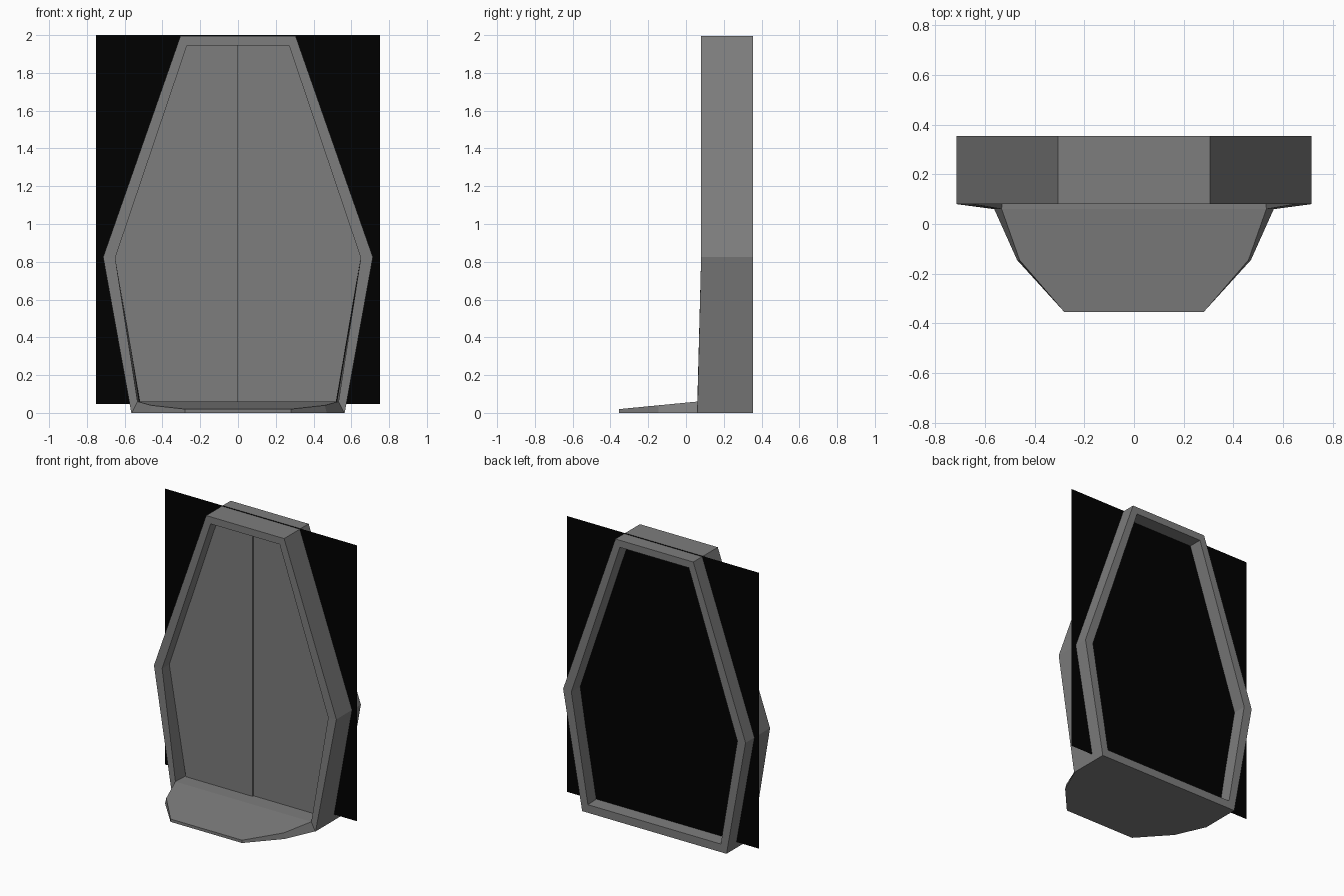
import bpy, bmesh

if "Cube" in bpy.data.objects:
    bpy.data.objects.remove(bpy.data.objects["Cube"])


def material(name, value):
    mat = bpy.data.materials.new(name)
    mat.diffuse_color = (value, value, value, 1)
    mat.use_nodes = True
    mat.node_tree.nodes["Principled BSDF"].inputs["Base Color"].default_value = mat.diffuse_color
    return mat


GREY = material("dark_grey", 0.205)
BLACK = material("black", 0.0)


def finish(name, bm, mat=GREY):
    bmesh.ops.recalc_face_normals(bm, faces=bm.faces)
    mesh = bpy.data.meshes.new(name)
    bm.to_mesh(mesh)
    bm.free()
    mesh.materials.append(mat)
    obj = bpy.data.objects.new(name, mesh)
    bpy.context.collection.objects.link(obj)
    return obj


def bridge(bm, a, b):
    n = len(a)
    for i in range(n):
        j = (i + 1) % n
        bm.faces.new((a[i], a[j], b[j], b[i]))


def prism(name, front, back):
    """Solid between two matching outlines."""
    bm = bmesh.new()
    a = [bm.verts.new(p) for p in front]
    b = [bm.verts.new(p) for p in back]
    bridge(bm, a, b)
    bm.faces.new(a)
    bm.faces.new(b)
    return finish(name, bm)


def mirrored(right):
    """Close a right-hand half outline into a symmetric loop."""
    return right + [(-x, y, z) for x, y, z in reversed(right)]


def hexagon(half, ys):
    return mirrored([(x, y, z) for (x, z), y in zip(half, ys)])


OUTER = [(0.305, 1.995), (0.714, 0.825), (0.565, 0.0)]
INNER = [(0.27, 1.945), (0.65, 0.82), (0.52, 0.057)]
INNER_FRONT = INNER[:2] + [(0.532, 0.06)]
FRONT_Y = [0.08, 0.08, 0.06]
BACK_Y = [0.354] * 3

# Six-sided frame, leaning slightly forward at the foot
bm = bmesh.new()
rings = [[bm.verts.new(p) for p in hexagon(h, y)] for h, y in
         ((OUTER, FRONT_Y), (OUTER, BACK_Y), (INNER, BACK_Y), (INNER_FRONT, FRONT_Y))]
for i in range(4):
    bridge(bm, rings[i], rings[(i + 1) % 4])
finish("door_frame", bm)

# Pair of door leaves, the left one slightly proud at the seam
leaf = [(0, 1.945)] + INNER + [(0, 0.057)]
for name, side, y in (("left_door_leaf", -1, 0.16), ("right_door_leaf", 1, 0.172)):
    prism(name, [(side * x, y, z) for x, z in leaf],
          [(side * x, 0.19, z) for x, z in leaf])

# Sloping doorstep with bevelled sides
step_top = [(0.28, -0.354, 0.02), (0.46, -0.145, 0.04), (0.532, 0.06, 0.06)]
step_base = [(0.28, -0.354, 0.0), (0.47, -0.145, 0.0), (0.562, 0.06, 0.0)]
prism("doorstep", mirrored(step_top), mirrored(step_base))

# Flat black backing sheet crossing the frame
bm = bmesh.new()
bm.faces.new([bm.verts.new((x, 0.255, z)) for x, z in
              ((-0.752, 0.048), (0.752, 0.048), (0.752, 2.0), (-0.752, 2.0))])
finish("backing_sheet", bm, BLACK)
